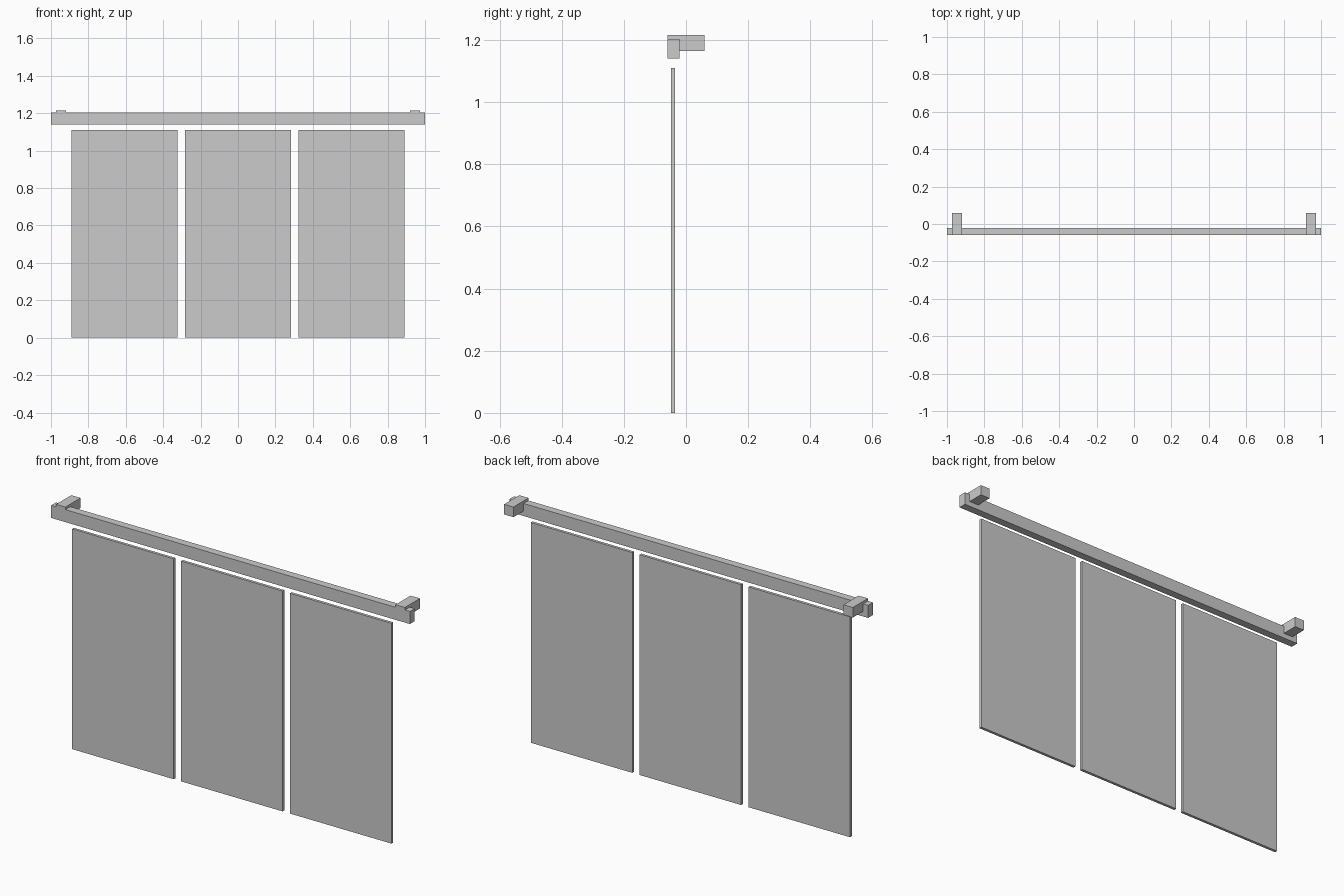
import bpy

if "Cube" in bpy.data.objects:
    bpy.data.objects.remove(bpy.data.objects["Cube"])


def box(name, x, y, z):
    """Add a box from (min, max) ranges on each axis."""
    ranges = (x, y, z)
    bpy.ops.mesh.primitive_cube_add(size=1, location=[(a + b) / 2 for a, b in ranges])
    obj = bpy.context.object
    obj.name = name
    obj.scale = [b - a for a, b in ranges]
    bpy.ops.object.transform_apply(location=False, rotation=False, scale=True)
    return obj


# Top rail
box("rail", (-1, 1), (-0.06, -0.021), (1.14, 1.203))

# Wall brackets, one near each end of the rail
for side, cx in (("left", -0.946), ("right", 0.946)):
    box(f"{side}_bracket", (cx - 0.026, cx + 0.026), (-0.06, 0.06), (1.165, 1.216))

# Three thin hanging panels
for i, side in enumerate(("left", "middle", "right")):
    cx = (i - 1) * 0.607
    box(f"{side}_panel", (cx - 0.283, cx + 0.283), (-0.049, -0.035), (0, 1.11))
